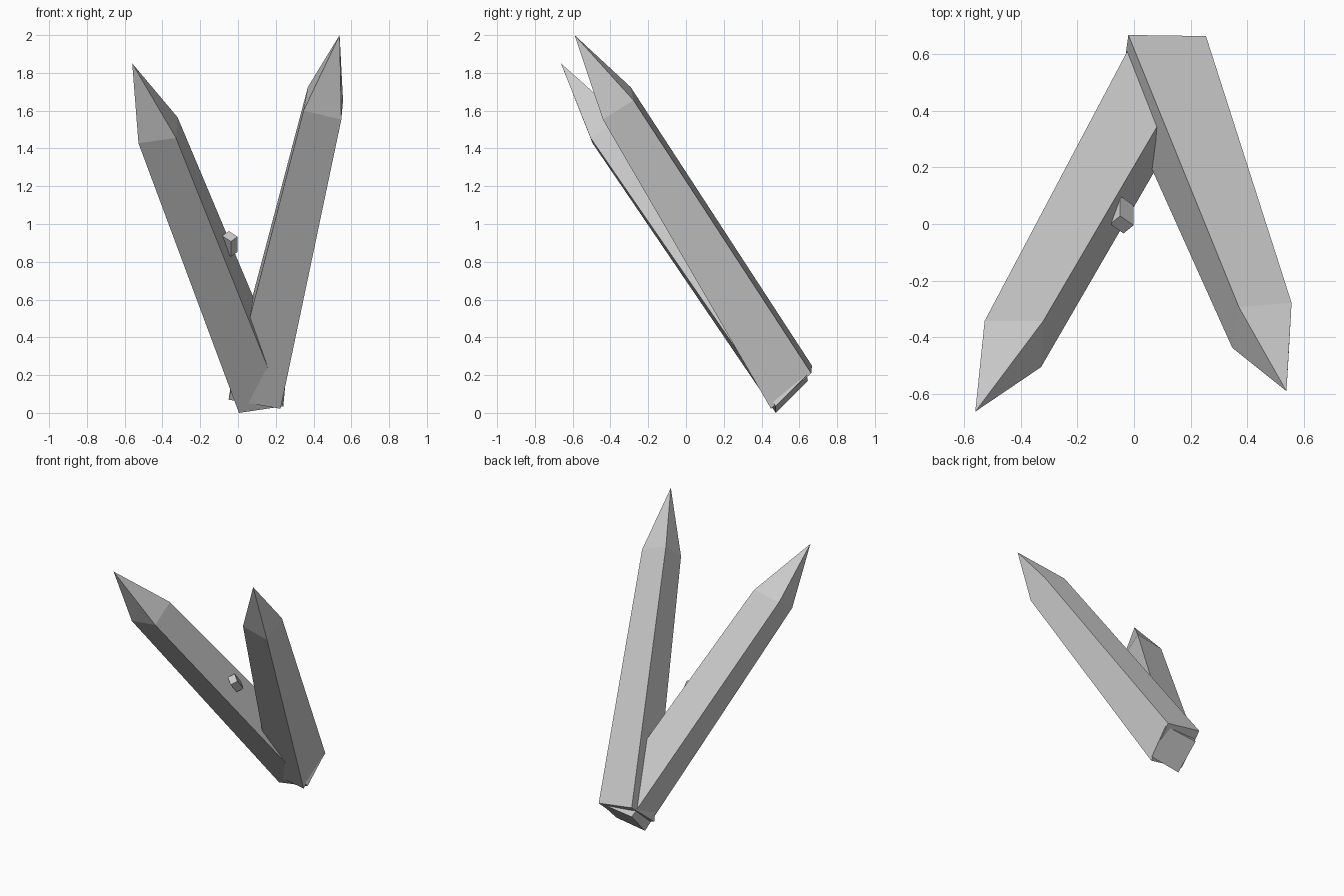
import bpy
import bmesh
from mathutils import Vector, Matrix

default = bpy.data.objects.get("Cube")
if default:
    bpy.data.objects.remove(default, do_unlink=True)

# One plain grey for every part
grey = bpy.data.materials.new("stone_grey")
grey.use_nodes = True
colour = (0.6, 0.6, 0.6, 1)
grey.diffuse_color = colour
grey.node_tree.nodes["Principled BSDF"].inputs["Base Color"].default_value = colour


def add_object(name, bm):
    bmesh.ops.recalc_face_normals(bm, faces=bm.faces)
    mesh = bpy.data.meshes.new(name)
    bm.to_mesh(mesh)
    bm.free()
    mesh.materials.append(grey)
    obj = bpy.data.objects.new(name, mesh)
    bpy.context.collection.objects.link(obj)
    return obj


def spike(name, base, shoulder, tip):
    """Four-sided tapering shaft closed by a flat base and a pyramid tip."""
    bm = bmesh.new()
    low = [bm.verts.new(p) for p in base]
    high = [bm.verts.new(p) for p in shoulder]
    point = bm.verts.new(tip)
    bm.faces.new(low)
    for i in range(4):
        j = (i + 1) % 4
        bm.faces.new((low[i], low[j], high[j], high[i]))
        bm.faces.new((high[i], high[j], point))
    return add_object(name, bm)


# Corners run: upper right, upper left, lower left, lower right
spike("right_spike",
      [(-.005, .645, .17), (.255, .64, .20), (.24, .475, .035), (.005, .475, 0)],
      [(-.527, -.342, 1.53), (-.32, -.342, 1.565), (-.328, -.505, 1.455), (-.527, -.495, 1.428)],
      (-.56, -.662, 1.85))

spike("left_spike",
      [(-.02, .667, .25), (.254, .663, .21), (.225, .45, .022), (-.05, .445, .07)],
      [(.37, -.293, 1.725), (.556, -.278, 1.655), (.547, -.44, 1.553), (.347, -.437, 1.60)],
      (.538, -.59, 2.0))

# Small stud set in the inner side of the right spike
along = Vector((0, -.66, .75)).normalized()
across = Vector((.69, .55, .48))
across = (across - along * across.dot(along)).normalized()
normal = along.cross(across)
turn = Matrix((across, normal, along)).transposed().to_4x4()
bm = bmesh.new()
bmesh.ops.create_cube(bm, size=1)
bm.transform(Matrix.Translation((-.043, .033, .895)) @ turn @ Matrix.Diagonal((.052, .065, .107, 1)))
add_object("small_stud", bm)
